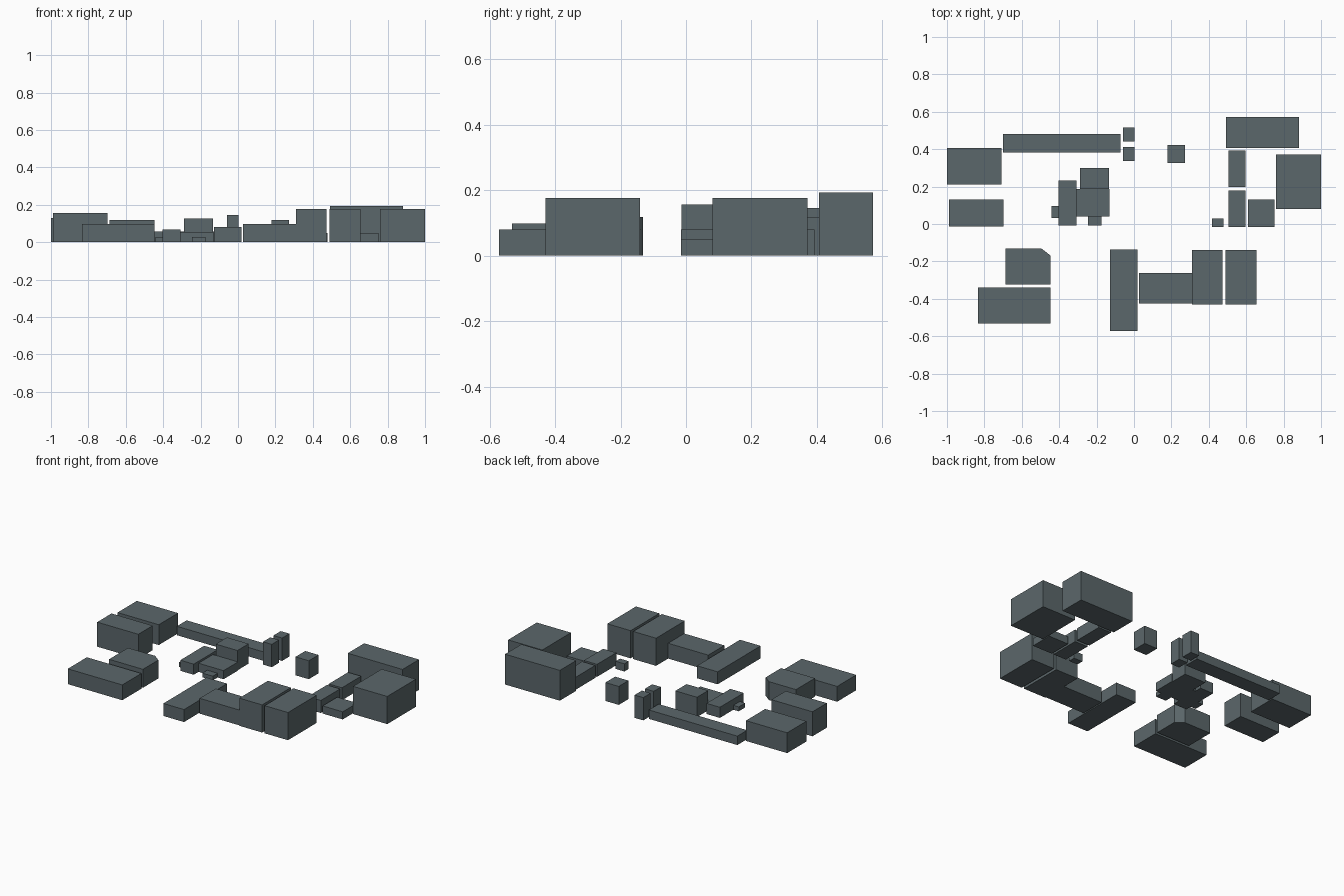
import bpy, bmesh

if "Cube" in bpy.data.objects:
    bpy.data.objects.remove(bpy.data.objects["Cube"])

# Dark slate colour shared by all buildings
slate = bpy.data.materials.new("slate")
slate.diffuse_color = (0.105, 0.135, 0.145, 1)
slate.use_nodes = True
slate.node_tree.nodes["Principled BSDF"].inputs["Base Color"].default_value = slate.diffuse_color


def prism(name, outline, height):
    """Extrude a footprint outline up from the ground."""
    bm = bmesh.new()
    base = bm.faces.new([bm.verts.new((x, y, 0)) for x, y in outline])
    top = bmesh.ops.extrude_face_region(bm, geom=[base], use_keep_orig=True)["geom"]
    for v in top:
        if isinstance(v, bmesh.types.BMVert):
            v.co.z = height
    bmesh.ops.recalc_face_normals(bm, faces=bm.faces)
    mesh = bpy.data.meshes.new(name)
    bm.to_mesh(mesh)
    bm.free()
    mesh.materials.append(slate)
    bpy.context.collection.objects.link(bpy.data.objects.new(name, mesh))


def block(name, x0, x1, y0, y1, height):
    prism(name, [(x0, y0), (x1, y0), (x1, y1), (x0, y1)], height)


# West side buildings
block("west_hall_north", -1.0, -0.708, 0.21, 0.405, 0.13)
block("west_hall_south", -0.988, -0.697, -0.013, 0.132, 0.157)
block("long_row_building", -0.70, -0.073, 0.381, 0.48, 0.057)

# Pair of small towers
for i, y in enumerate((0.337, 0.442)):
    block(f"small_tower_{i + 1}", -0.059, 0.003, y, y + 0.074, 0.146)

# Free-standing cube
block("cube_building", 0.18, 0.274, 0.325, 0.423, 0.118)

# Central stepped cluster
block("cluster_tower", -0.288, -0.135, 0.187, 0.30, 0.127)
block("cluster_middle", -0.308, -0.131, 0.041, 0.187, 0.055)
block("cluster_wing", -0.403, -0.308, -0.008, 0.233, 0.068)
block("cluster_side_annex", -0.441, -0.403, 0.031, 0.096, 0.028)
block("cluster_front_annex", -0.247, -0.173, -0.008, 0.041, 0.027)

# North-east buildings
block("northeast_hall", 0.493, 0.881, 0.406, 0.572, 0.194)
block("east_block", 0.758, 1.0, 0.081, 0.371, 0.177)
for i, (y0, y1) in enumerate(((-0.015, 0.18), (0.198, 0.393))):
    block(f"narrow_house_{i + 1}", 0.504, 0.597, y0, y1, 0.08)
block("low_house", 0.61, 0.752, -0.015, 0.132, 0.049)
block("shed", 0.416, 0.478, -0.015, 0.029, 0.049)

# South-west pair, one with a cut corner
prism("cut_corner_building",
      [(-0.687, -0.323), (-0.447, -0.323), (-0.447, -0.168),
       (-0.495, -0.131), (-0.687, -0.131)], 0.118)
block("southwest_hall", -0.833, -0.447, -0.532, -0.339, 0.098)

# South row
block("south_long_building", -0.128, 0.018, -0.572, -0.137, 0.08)
block("south_link", 0.026, 0.31, -0.425, -0.262, 0.098)
for i, (x0, x1) in enumerate(((0.31, 0.472), (0.49, 0.655))):
    block(f"south_block_{i + 1}", x0, x1, -0.43, -0.14, 0.177)
